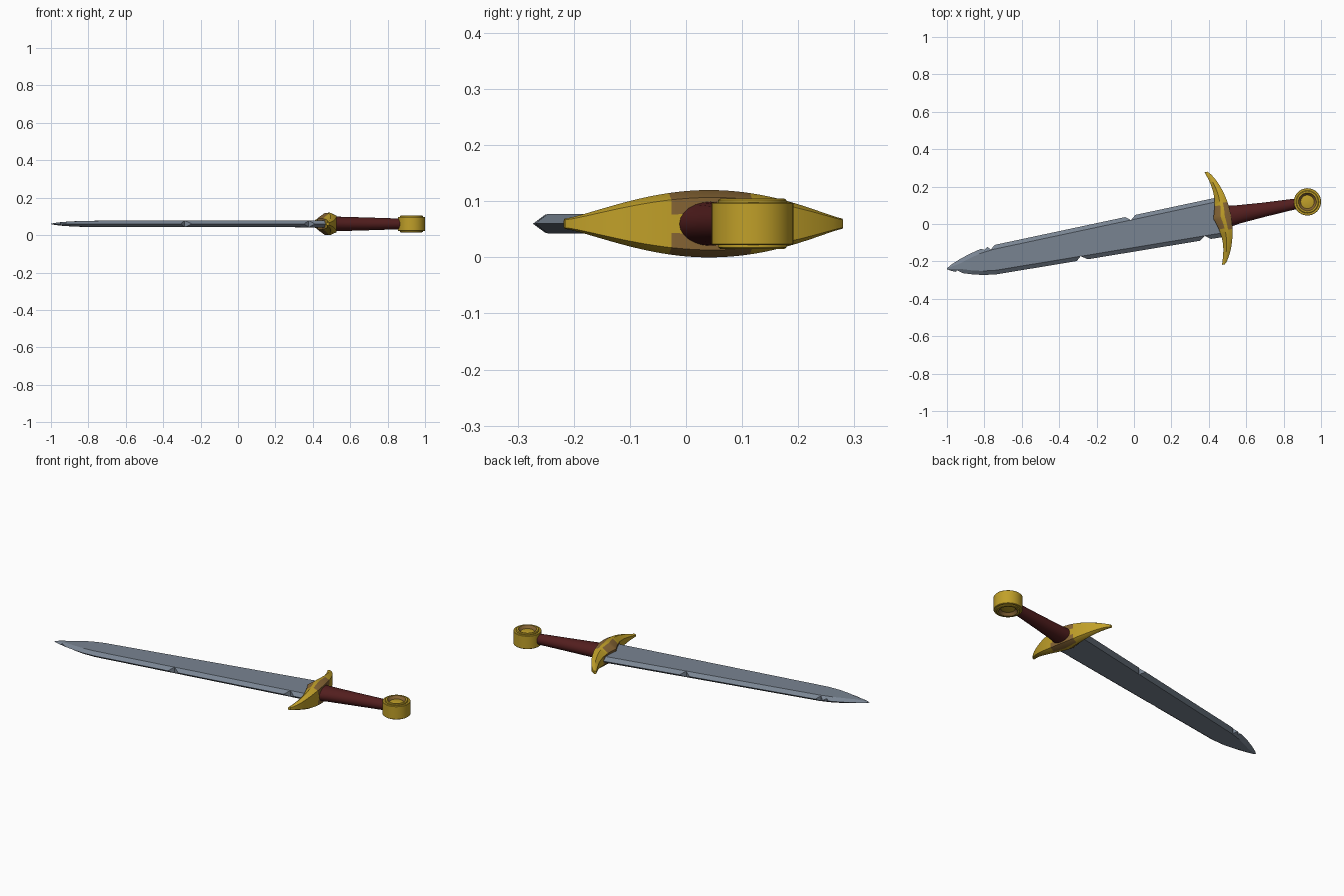
import bpy, bmesh, math
from mathutils import Matrix

if "Cube" in bpy.data.objects:
    bpy.data.objects.remove(bpy.data.objects["Cube"])

# Local frame: x runs along the sword (tip to pommel), y across, z through it
PLACE = Matrix.Translation((0.0093, -0.049, 0.06)) @ Matrix.Rotation(math.radians(10.7), 4, 'Z')


def material(name, rgb):
    m = bpy.data.materials.new(name)
    m.diffuse_color = (*rgb, 1)
    m.use_nodes = True
    m.node_tree.nodes["Principled BSDF"].inputs["Base Color"].default_value = m.diffuse_color
    return m


STEEL = material("steel", (0.19, 0.23, 0.285))
GOLD = material("gold", (0.53, 0.35, 0.022))
BROWN = material("tarnished_gold", (0.24, 0.13, 0.035))
LEATHER = material("red_leather", (0.085, 0.013, 0.013))


def loft(name, rings, mats, rule=None, angle=35):
    """Skin a row of closed rings, cap both ends, colour faces by rule."""
    bm = bmesh.new()
    loops = [[bm.verts.new(p) for p in ring] for ring in rings]
    n = len(loops[0])
    for a, b in zip(loops, loops[1:]):
        for i in range(n):
            j = (i + 1) % n
            bm.faces.new((a[i], a[j], b[j], b[i]))
    bm.faces.new(loops[0][::-1])
    bm.faces.new(loops[-1])
    bmesh.ops.recalc_face_normals(bm, faces=bm.faces)
    if rule:
        for f in bm.faces:
            f.material_index = rule(f.calc_center_median())
    me = bpy.data.meshes.new(name)
    bm.to_mesh(me)
    bm.free()
    for m in mats:
        me.materials.append(m)
    ob = bpy.data.objects.new(name, me)
    bpy.context.collection.objects.link(ob)
    ob.matrix_world = PLACE
    bpy.ops.object.select_all(action='DESELECT')
    ob.select_set(True)
    bpy.context.view_layer.objects.active = ob
    if angle:
        bpy.ops.object.shade_smooth_by_angle(angle=math.radians(angle))
    return ob


# Blade: flat six-sided section with bevelled edges, rounding to the point
def blade_section(x, w, t):
    f = max(w - 0.022, w * 0.4)
    return [(x, w, 0), (x, f, t), (x, -f, t), (x, -w, 0), (x, -f, -t), (x, f, -t)]


stations = [(0.47, 0.107, 0.018), (-0.77, 0.078, 0.017), (-0.84, 0.069, 0.016),
            (-0.90, 0.054, 0.014), (-0.95, 0.038, 0.011), (-0.985, 0.024, 0.008),
            (-1.008, 0.014, 0.005), (-1.027, 0.002, 0.001)]
blade = loft("blade", [blade_section(*s) for s in stations], [STEEL], angle=0)

# Battle nicks: (start x, apex x, end x, edge half width, apex half width, side)
nicks = [(-0.040, -0.012, 0.015, 0.096, 0.073, 1), (-0.830, -0.812, -0.797, 0.073, 0.062, 1),
         (-0.795, -0.777, -0.755, 0.077, 0.058, 1), (-0.338, -0.312, -0.280, 0.088, 0.066, -1),
         (0.330, 0.360, 0.388, 0.104, 0.082, -1), (-0.988, -0.976, -0.962, 0.028, 0.018, -1)]
for a, p, b, edge, apex, side in nicks:
    d = edge + (edge - apex)
    ea, eb = p + (a - p) * 2, p + (b - p) * 2
    tri = [(ea, d * side), (p, apex * side), (eb, d * side)]
    cutter = loft("nick_cutter", [[(x, y, z) for x, y in tri] for z in (-0.05, 0.05)], [STEEL], angle=0)
    cutter.hide_render = True
    mod = blade.modifiers.new("nick", 'BOOLEAN')
    mod.operation = 'DIFFERENCE'
    mod.solver = 'EXACT'
    mod.object = cutter
    bpy.context.view_layer.objects.active = blade
    bpy.ops.object.modifier_apply(modifier=mod.name)
    bpy.data.objects.remove(cutter)


# Crossguard: crescent, thick at the centre, thin at the ends
def guard_section(y):
    a = min(abs(y) / 0.252, 1)
    k = 1 - a * a
    inner = 0.422 + 0.026 * math.sin(math.pi * a)
    outer = 0.437 + 0.081 * k ** 0.8
    h = 0.009 + 0.051 * k ** 1.25
    ridge = inner + (outer - inner) * 0.42
    half = [(inner, 0.5), (ridge, 0.97), (ridge + (outer - ridge) * 0.4, 1), (outer, 0.78), (outer, 0.3)]
    return [(x, y, h * s) for x, s in half] + [(x, y, -h * s) for x, s in reversed(half)]


# Tarnish lies on the inner slopes and on the outer face above and below the grip
def tarnished(c):
    inner = c.x < 0.456 and abs(c.y) < 0.1
    outer = c.x > 0.5 and abs(c.z) > 0.02 and abs(c.y) < 0.075
    return int(inner or outer)


loft("crossguard", [guard_section(0.252 * i / 24) for i in range(-24, 25)], [GOLD, BROWN], rule=tarnished)


# Grip: oval leather handle tapering to the pommel
def oval(x, y, ry, rz, n=24):
    return [(x, y + ry * math.cos(t), rz * math.sin(t)) for t in (2 * math.pi * i / n for i in range(n))]


loft("grip", [oval(0.49, -0.003, 0.060, 0.040), oval(0.56, -0.003, 0.049, 0.038),
              oval(0.70, -0.004, 0.038, 0.034), oval(0.89, -0.005, 0.027, 0.028)], [LEATHER])

# Pommel: drum with a raised rim and a dished face on both sides
half = [(0.018, 0.034), (0.036, 0.030), (0.042, 0.036), (0.048, 0.045), (0.057, 0.045),
        (0.061, 0.042), (0.061, 0.038), (0.071, 0.038), (0.073, 0.036)]
profile = half + [(r, -z) for r, z in reversed(half)]
CX, CY = 0.933, -0.006


def circle(r, z, n=40):
    return [(CX + r * math.cos(2 * math.pi * i / n), CY + r * math.sin(2 * math.pi * i / n), z) for i in range(n)]


loft("pommel", [circle(r, z) for r, z in profile], [GOLD, BROWN],
     rule=lambda c: int(0.034 < math.hypot(c.x - CX, c.y - CY) < 0.046))
